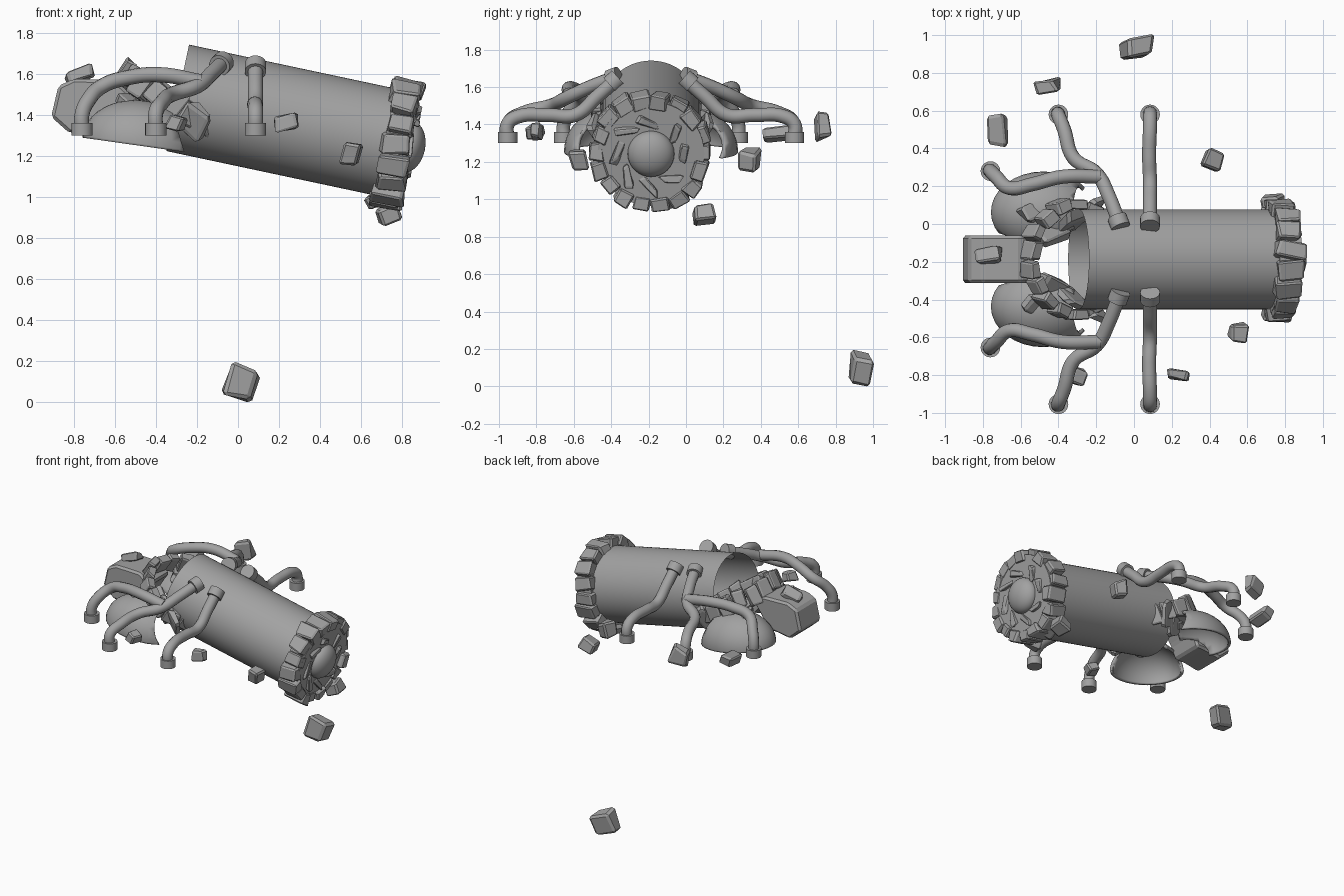
import bpy, bmesh, math, random
from mathutils import Matrix, Vector, Euler

if "Cube" in bpy.data.objects:
    bpy.data.objects.remove(bpy.data.objects["Cube"])
random.seed(4)
MID = -0.187  # symmetry plane of the body

grey = bpy.data.materials.new("plain_grey")
grey.use_nodes = True
GREY = (0.36, 0.36, 0.36, 1)
grey.diffuse_color = GREY
grey.node_tree.nodes["Principled BSDF"].inputs["Base Color"].default_value = GREY


def finish(name, bm, smooth=False):
    bmesh.ops.recalc_face_normals(bm, faces=bm.faces)
    mesh = bpy.data.meshes.new(name)
    bm.to_mesh(mesh)
    bm.free()
    mesh.materials.append(grey)
    obj = bpy.data.objects.new(name, mesh)
    bpy.context.collection.objects.link(obj)
    if smooth:
        bpy.ops.object.select_all(action='DESELECT')
        obj.select_set(True)
        bpy.context.view_layer.objects.active = obj
        bpy.ops.object.shade_smooth_by_angle(angle=math.radians(35))
    return obj


def frame(center, axis):
    """Matrix whose local z runs along the axis."""
    return Matrix.Translation(center) @ Vector(axis).to_track_quat('Z', 'Y').to_matrix().to_4x4()


def add_rock(bm, matrix, size, rough=0.18, bevel=0.2):
    """Chipped, bevelled block."""
    part = bmesh.new()
    bmesh.ops.create_cube(part, size=1)
    for v in part.verts:
        v.co += Vector([random.uniform(-rough, rough) for _ in range(3)])
    bmesh.ops.bevel(part, geom=part.edges[:], offset=bevel * 0.6, segments=1, affect='EDGES')
    part.transform(matrix @ Matrix.Diagonal((*size, 1)))
    temp = bpy.data.meshes.new("temp")
    part.to_mesh(temp)
    part.free()
    bm.from_mesh(temp)
    bpy.data.meshes.remove(temp)


def block_ring(name, matrix, count, radius, size):
    bm = bmesh.new()
    for i in range(count):
        turn = Matrix.Rotation(math.tau * i / count, 4, 'Z')
        place = Matrix.Translation((radius + random.uniform(-.012, .012), 0, random.uniform(-.012, .012)))
        tilt = Matrix.Rotation(random.uniform(-.15, .15), 4, 'X')
        vary = [s * random.uniform(0.88, 1.15) for s in size]
        add_rock(bm, matrix @ turn @ place @ tilt, vary, 0.09, 0.15)
    return finish(name, bm)


def cylinder(name, matrix, radius, depth, caps=True, segments=48):
    bm = bmesh.new()
    bmesh.ops.create_cone(bm, cap_ends=caps, segments=segments, radius1=radius,
                          radius2=radius, depth=depth, matrix=matrix)
    return finish(name, bm, True)


# Open main tube, tilted down towards +x
axis = Vector((0.978, 0, -0.208))
origin = Vector((0, MID, 1.42))
along = lambda s: frame(origin + axis * s, axis)
cylinder("main_tube", along(0.24), 0.265, 1.08, caps=False, segments=64)

# Closed end: plate, blocks, dome and broken plates
cylinder("end_plate", along(0.79), 0.285, 0.12)
block_ring("end_block_ring", along(0.79), 18, 0.285, (0.075, 0.092, 0.135))
bm = bmesh.new()
bmesh.ops.create_uvsphere(bm, u_segments=32, v_segments=16, radius=1,
                          matrix=along(0.85) @ Matrix.Diagonal((0.125, 0.125, 0.08, 1)))
finish("end_dome", bm, True)
bm = bmesh.new()
for i in range(8):
    turn = Matrix.Rotation(math.tau * i / 8 + random.uniform(-.15, .15), 4, 'Z')
    lean = Euler((0, -0.15, random.uniform(0.5, 1.5))).to_matrix().to_4x4()
    add_rock(bm, along(0.855) @ turn @ Matrix.Translation((0.175, 0, 0)) @ lean,
             (0.11, 0.04, 0.03), 0.25)
finish("end_plate_shards", bm)

# Tilted ring of blocks at the open end
ring = frame((-0.31, MID, 1.45), (0.52, 0, 0.854))
block_ring("open_end_block_ring", ring, 18, 0.285, (0.06, 0.095, 0.12))

# Side shells: thin cracked domes
for side, label in ((1, "left"), (-1, "right")):
    bm = bmesh.new()
    bmesh.ops.create_uvsphere(bm, u_segments=32, v_segments=20, radius=1)
    for co, no in (((0, 0, -0.05), (0, 0, -1)), ((.78, 0, 0), (1, 0, .35)),
                   ((0.45, -side * .6, 0), (.6, -side, .2)),
                   ((-0.6, -side * .65, 0), (-.5, -side, 0))):
        bmesh.ops.bisect_plane(bm, geom=bm.verts[:] + bm.edges[:] + bm.faces[:],
                               plane_co=co, plane_no=no, clear_outer=True)
    bm.transform(Matrix.Translation((-0.48, MID + side * 0.25, 1.26))
                 @ Matrix.Rotation(0.14, 4, 'Y') @ Matrix.Diagonal((0.28, 0.215, 0.21, 1)))
    shell = finish(label + "_shell", bm, True)
    mod = shell.modifiers.new("thickness", 'SOLIDIFY')
    mod.thickness = 0.02

# Middle shell: bent plate with a ragged lower edge
profile = [(-.91, 1.39), (-.875, 1.54), (-.80, 1.575), (-.60, 1.57), (-.52, 1.50),
           (-.58, 1.42), (-.62, 1.33), (-.70, 1.33), (-.82, 1.31)]
bm = bmesh.new()
face = bm.faces.new([bm.verts.new((x, MID - 0.125, z)) for x, z in profile])
out = bmesh.ops.extrude_face_region(bm, geom=[face])
bmesh.ops.translate(bm, vec=(0, 0.25, 0), verts=[v for v in out["geom"] if isinstance(v, bmesh.types.BMVert)])
bmesh.ops.bevel(bm, geom=bm.edges[:], offset=0.015, segments=1, affect='EDGES')
finish("middle_shell", bm)

# Slabs lying in the opening, mirrored
slabs = [((-.33, .20, 1.40), (.16, .05, .20)), ((-.43, .13, 1.43), (.17, .09, .06)),
         ((-.52, .25, 1.45), (.15, .10, .05)), ((-.22, .27, 1.36), (.12, .04, .17))]
bm = bmesh.new()
for side in (1, -1):
    for (x, y, z), size in slabs:
        turn = Euler((side * -0.3, 0.65, side * 0.4)).to_matrix().to_4x4()
        add_rock(bm, Matrix.Translation((x, MID + side * y, z)) @ turn, size)
finish("opening_slabs", bm)

# Bent hoses with collars, mirrored about the body
hoses = {
    "rear_hose": [(.085, .01, 1.63), (.085, .10, 1.55), (.085, .22, 1.45), (.08, .36, 1.45),
                  (.085, .53, 1.44), (.085, .58, 1.40), (.085, .58, 1.32)],
    "middle_hose": [(-.08, .01, 1.65), (-.13, .14, 1.60), (-.20, .27, 1.54), (-.32, .35, 1.50),
                    (-.37, .50, 1.46), (-.40, .575, 1.41), (-.40, .58, 1.32)],
    "front_hose": [(-.18, .25, 1.56), (-.38, .25, 1.595), (-.54, .21, 1.58), (-.66, .19, 1.54),
                   (-.73, .25, 1.47), (-.76, .28, 1.40), (-.76, .28, 1.32)]}
for name, path in hoses.items():
    for side, label in ((1, "left_"), (-1, "right_")):
        pts = [Vector((x, MID + side * (y - MID), z)) for x, y, z in path]
        curve = bpy.data.curves.new(label + name, 'CURVE')
        curve.dimensions = '3D'
        curve.bevel_depth = 0.037
        curve.bevel_resolution = 4
        curve.resolution_u = 6
        curve.use_fill_caps = True
        spline = curve.splines.new('BEZIER')
        spline.bezier_points.add(len(pts) - 1)
        for bp, p in zip(spline.bezier_points, pts):
            bp.co = p
            bp.handle_left_type = bp.handle_right_type = 'AUTO'
        curve.materials.append(grey)
        bpy.context.collection.objects.link(bpy.data.objects.new(label + name, curve))
        cylinder(label + name + "_foot", frame(pts[-1] + Vector((0, 0, .01)), (0, 0, 1)), 0.052, 0.06, segments=24)
        if name != "front_hose":
            cylinder(label + name + "_collar", frame(pts[0], pts[1] - pts[0]), 0.052, 0.06, segments=24)

# Loose debris
debris = [((.005, .93, .09), (.15, .10, .14)), ((-.46, .73, 1.39), (.12, .07, .13)),
          ((-.72, .49, 1.35), (.09, .16, .07)), ((.41, .34, 1.21), (.09, .10, .12)),
          ((.55, -.57, 1.21), (.08, .09, .11)), ((.24, -.80, 1.36), (.12, .05, .08)),
          ((-.30, -.81, 1.36), (.08, .08, .06)), ((.73, .10, .92), (.10, .11, .08)),
          ((.68, -.10, .99), (.11, .09, .06)), ((-.77, -.165, 1.59), (.13, .08, .06))]
for loc, size in debris:
    bm = bmesh.new()
    turn = Euler([random.uniform(-.4, .4) for _ in range(3)]).to_matrix().to_4x4()
    add_rock(bm, Matrix.Translation(loc) @ turn, size, 0.15)
    if loc[2] < 0.5:  # lowest piece rests on the ground
        low = min(v.co.z for v in bm.verts)
        bmesh.ops.translate(bm, vec=(0, 0, -low), verts=bm.verts)
    finish("debris_chunk", bm)
